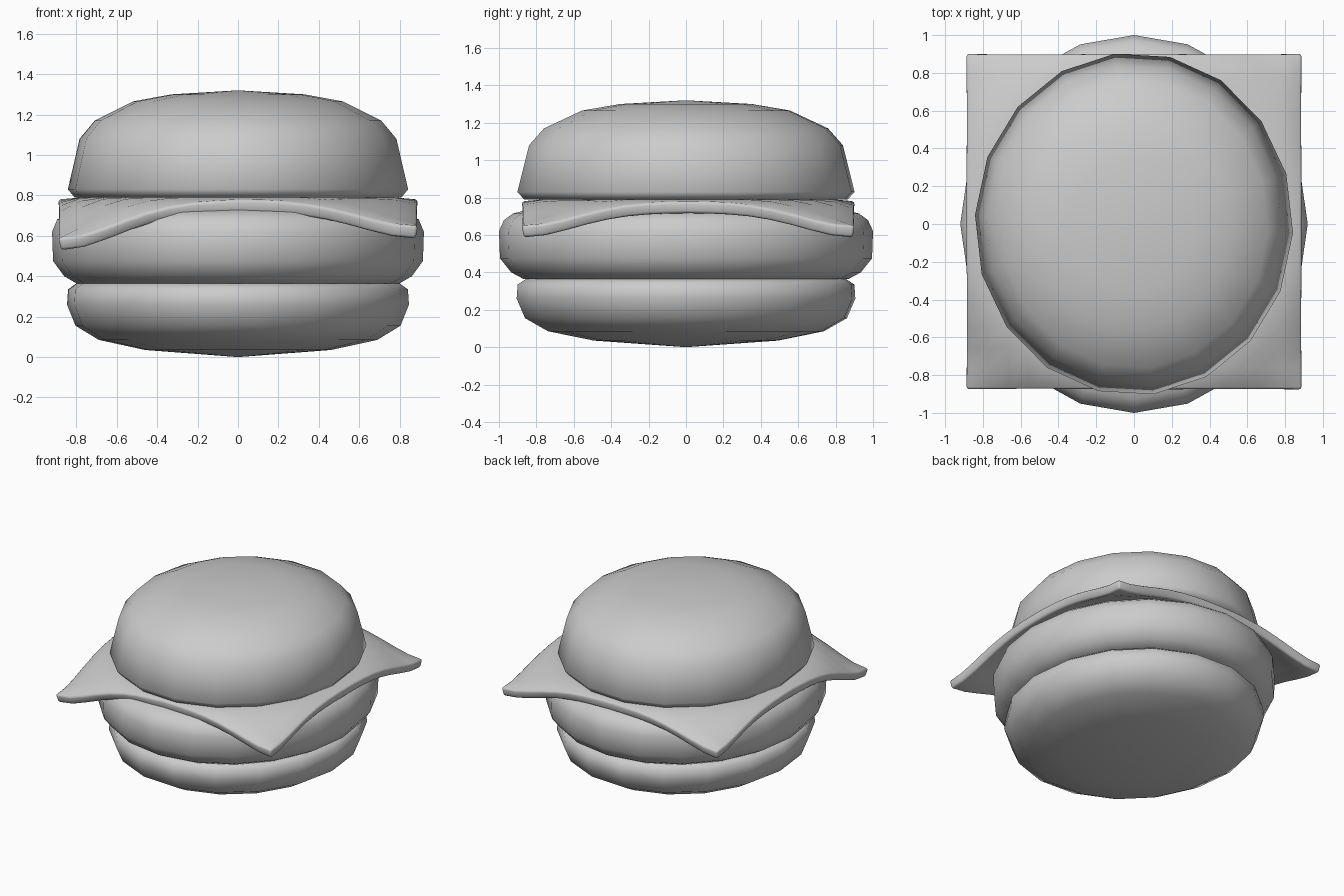
import bpy, bmesh, math

if "Cube" in bpy.data.objects:
    bpy.data.objects.remove(bpy.data.objects["Cube"])


def finish(name, bm, angle=60):
    bmesh.ops.recalc_face_normals(bm, faces=bm.faces)
    mesh = bpy.data.meshes.new(name)
    bm.to_mesh(mesh)
    bm.free()
    obj = bpy.data.objects.new(name, mesh)
    bpy.context.collection.objects.link(obj)
    bpy.ops.object.select_all(action='DESELECT')
    obj.select_set(True)
    bpy.context.view_layer.objects.active = obj
    bpy.ops.object.shade_smooth_by_angle(angle=math.radians(angle))
    return obj


def lathe(name, profile, sides, y_scale, turn=0):
    """Slightly oval turned solid; first and last profile points are the poles."""
    bm = bmesh.new()
    rings = []
    for r, z in profile[1:-1]:
        ring = []
        for i in range(sides):
            a = math.radians(turn) + 2 * math.pi * i / sides
            ring.append(bm.verts.new((r * math.cos(a), r * y_scale * math.sin(a), z)))
        rings.append(ring)
    low = bm.verts.new((0, 0, profile[0][1]))
    high = bm.verts.new((0, 0, profile[-1][1]))
    for i in range(sides):
        j = (i + 1) % sides
        bm.faces.new((low, rings[0][j], rings[0][i]))
        bm.faces.new((high, rings[-1][i], rings[-1][j]))
        for a, b in zip(rings, rings[1:]):
            bm.faces.new((a[i], a[j], b[j], b[i]))
    return finish(name, bm)


# Bottom bun
lathe("bottom_bun", [(0, 0), (0.46, 0.035), (0.69, 0.085), (0.805, 0.155), (0.847, 0.26),
                     (0.842, 0.335), (0.80, 0.365), (0, 0.37)], 18, 1.077, -3)

# Patty
lathe("patty", [(0, 0.365), (0.80, 0.365), (0.86, 0.40), (0.915, 0.475), (0.92, 0.62),
                (0.895, 0.68), (0.85, 0.715), (0.76, 0.74), (0, 0.74)], 20, 1.087)

# Top bun
lathe("top_bun", [(0, 0.79), (0.81, 0.79), (0.843, 0.83), (0.785, 1.08), (0.71, 1.17),
                  (0.52, 1.265), (0.33, 1.30), (0, 1.32)], 18, 1.077, -3)

# Cheese slice: flat square whose four corners droop over the patty
bm = bmesh.new()
bmesh.ops.create_grid(bm, x_segments=16, y_segments=16, size=0.89)
for v in bm.verts:
    x, y = v.co.x, v.co.y
    t = min(1, max(0, (math.hypot(x, y) - 0.82) / 0.42))
    droop = 0.20 if x < 0 and y < 0 else 0.14
    v.co.z = 0.79 - droop * t * t * (3 - 2 * t)
    v.co.y += 0.012
cheese = finish("cheese_slice", bm)
thick = cheese.modifiers.new("thickness", 'SOLIDIFY')
thick.thickness = 0.065
thick.offset = -1
edge = cheese.modifiers.new("soft_edge", 'BEVEL')
edge.width = 0.015
edge.segments = 2
edge.limit_method = 'ANGLE'
edge.angle_limit = math.radians(60)
